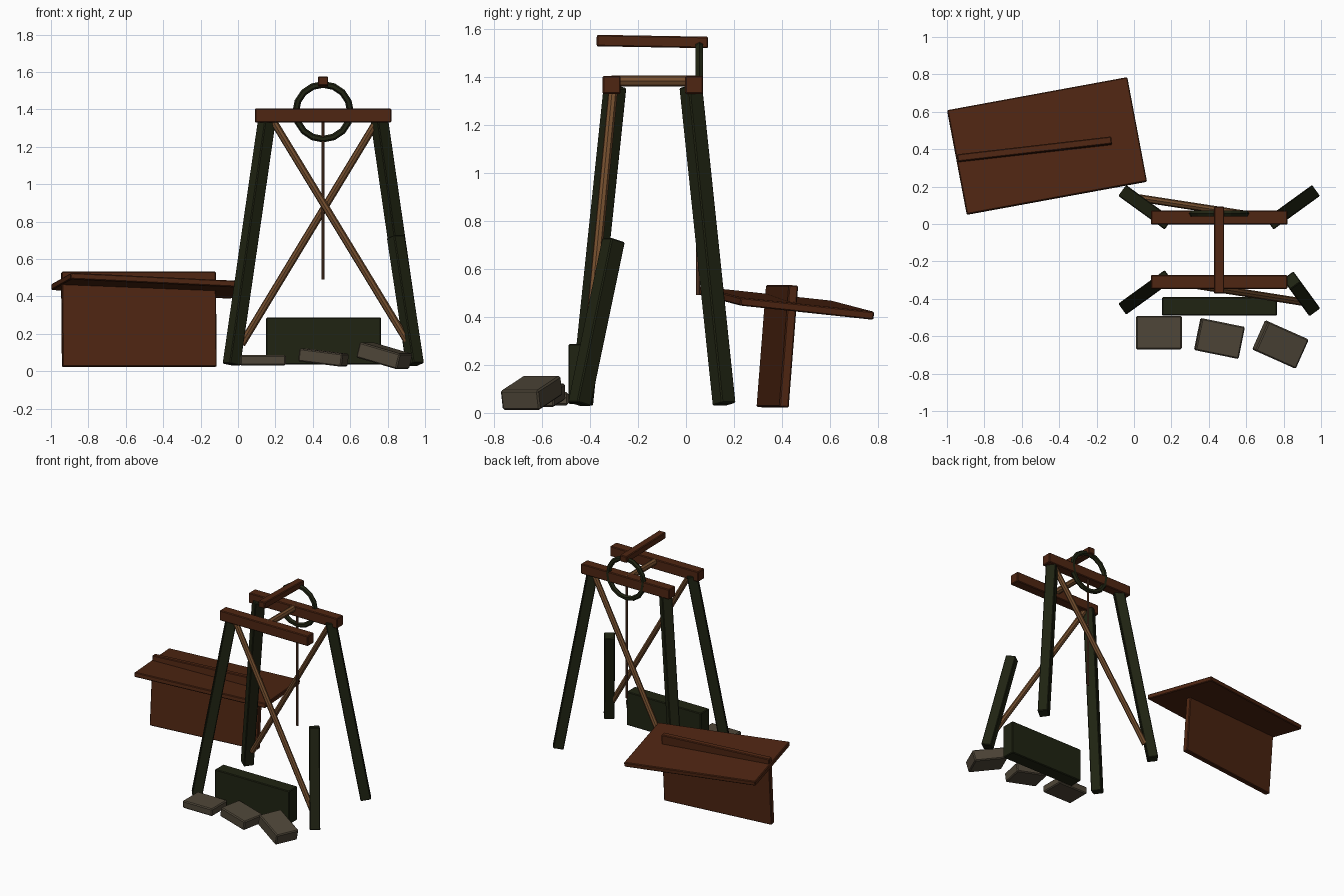
import bpy
from math import radians
from mathutils import Vector

cube = bpy.data.objects.get("Cube")
if cube:
    bpy.data.objects.remove(cube, do_unlink=True)


def material(name, r, g, b):
    m = bpy.data.materials.new(name)
    m.use_nodes = True
    m.diffuse_color = (r, g, b, 1)
    m.node_tree.nodes["Principled BSDF"].inputs["Base Color"].default_value = (r, g, b, 1)
    return m


BROWN = material("red brown wood", 0.078, 0.019, 0.006)
GREEN = material("dark mossy wood", 0.014, 0.017, 0.006)
TAN = material("tan wood", 0.17, 0.075, 0.027)
ROPE = material("rope brown", 0.12, 0.05, 0.025)
STONE = material("grey stone", 0.078, 0.062, 0.04)


def finish(name, mat, bevel=0.0):
    ob = bpy.context.object
    ob.name = name
    ob.data.materials.append(mat)
    if bevel:
        mod = ob.modifiers.new("Worn edges", 'BEVEL')
        mod.width = bevel
        mod.segments = 1
    return ob


def box(name, mat, center, size, tilt=(0, 0, 0), bevel=0.005):
    bpy.ops.mesh.primitive_cube_add(size=1, location=center)
    ob = finish(name, mat, bevel)
    for v in ob.data.vertices:
        v.co = Vector(a * b for a, b in zip(v.co, size))
    ob.rotation_euler = [radians(a) for a in tilt]
    return ob


def post(name, mat, low, high, width):
    # square timber between two points
    low, high = Vector(low), Vector(high)
    axis = high - low
    ob = box(name, mat, (low + high) / 2, (width, width, axis.length))
    ob.rotation_euler = axis.to_track_quat('Z', 'Y').to_euler()


def rod(name, mat, low, high, radius):
    # round pole between two points
    low, high = Vector(low), Vector(high)
    axis = high - low
    bpy.ops.mesh.primitive_cylinder_add(vertices=8, radius=radius, depth=axis.length,
                                        location=(low + high) / 2)
    ob = finish(name, mat)
    ob.rotation_euler = axis.to_track_quat('Z', 'Y').to_euler()


CX, CY = 0.455, -0.138   # middle of the frame

# Splayed legs; the front left one is broken short
for side, sx in (("right", -1), ("left", 1)):
    for end, sy in (("front", -1), ("back", 1)):
        if (side, end) == ("left", "front"):
            continue
        post(f"{end}_{side}_leg", GREEN,
             (CX + sx * 0.49, CY + sy * 0.297, 0.035),
             (CX + sx * 0.298, CY + sy * 0.158, 1.36), 0.072)
post("broken_leg", GREEN, (0.947, -0.445, 0.035), (0.843, -0.302, 0.72), 0.072)

# Cross beams and the bar above them
for end, sy in (("front", -1), ("back", 1)):
    box(f"{end}_beam", BROWN, (CX, CY + sy * 0.172, 1.367), (0.73, 0.075, 0.075))
box("top_bar", BROWN, (CX, -0.14, 1.548), (0.055, 0.465, 0.048), (-1, 0, 0))

# Diagonal braces
rod("front_brace", TAN, (0.905, -0.418, 0.16), (0.19, -0.305, 1.335), 0.02)
rod("back_brace", TAN, (0.02, 0.14, 0.145), (0.735, 0.03, 1.325), 0.02)

# Axle, pulley ring and hanging rope
rod("axle", TAN, (CX, -0.31, 1.383), (CX, 0.04, 1.383), 0.023)
bpy.ops.mesh.primitive_torus_add(major_segments=16, minor_segments=6, major_radius=0.146,
                                 minor_radius=0.018, location=(CX, 0.056, 1.387),
                                 rotation=(radians(90), 0, 0))
finish("pulley_ring", GREEN)
rod("rope", ROPE, (CX, 0.05, 0.49), (CX, 0.05, 1.405), 0.008)

# Low block and fallen stones in front
box("low_block", GREEN, (0.458, -0.44, 0.162), (0.615, 0.1, 0.25))
box("stone_small", STONE, (0.133, -0.581, 0.058), (0.245, 0.18, 0.055), bevel=0.007)
box("stone_medium", STONE, (0.457, -0.612, 0.073), (0.238, 0.175, 0.07), (0, 7, -11.5), 0.007)
box("stone_large", STONE, (0.783, -0.644, 0.083), (0.245, 0.172, 0.085), (0, 15, -24), 0.007)

# Leaning panel with a tilted board resting through its top
box("upright_panel", BROWN, (-0.53, 0.381, 0.277), (0.83, 0.04, 0.51), (-4.5, 0, 6.6))
box("tilted_board", BROWN, (-0.465, 0.417, 0.457), (0.98, 0.57, 0.034), (-6, 2.7, 10.4))
